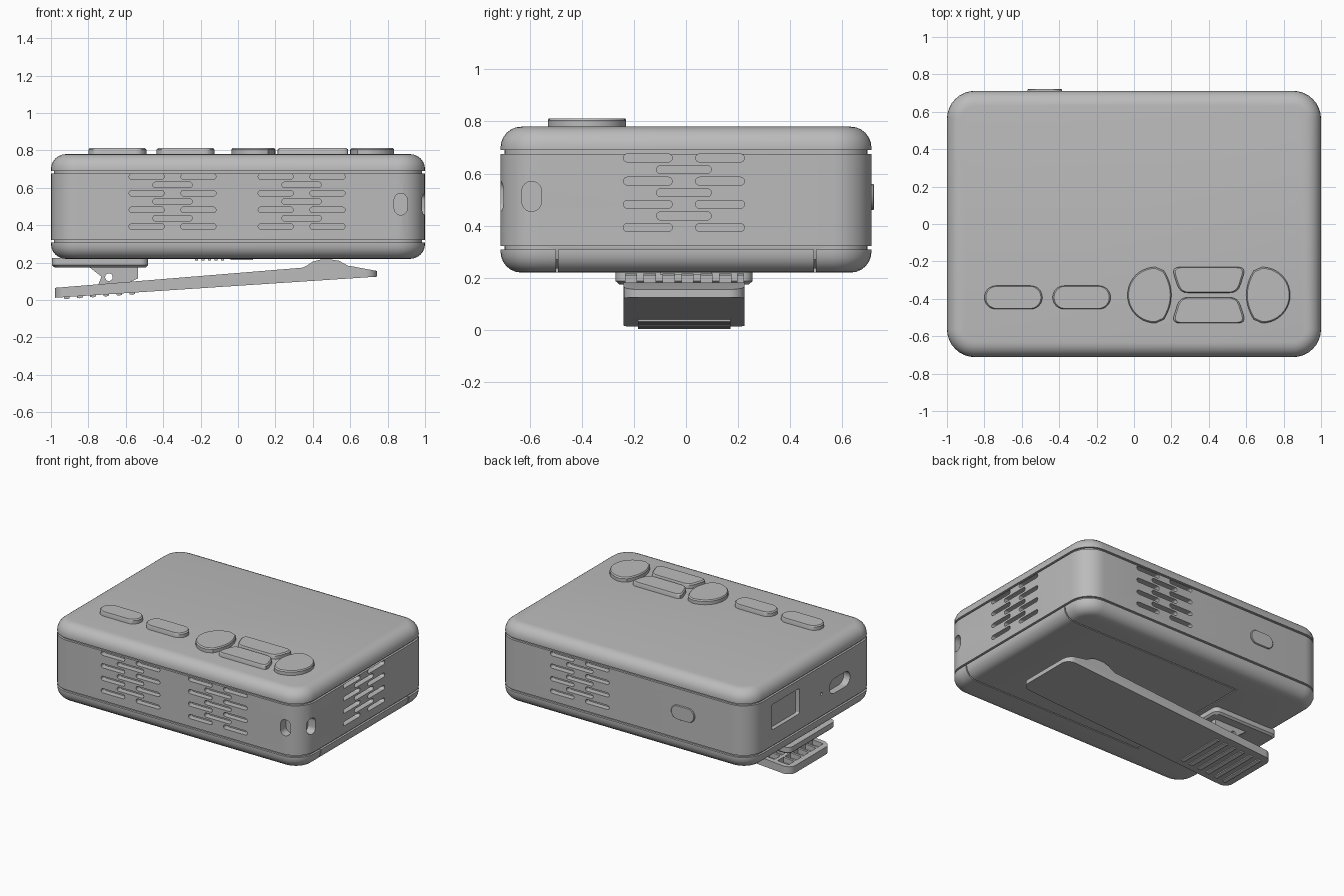
import bpy, bmesh, math
from mathutils import Vector

cube = bpy.data.objects.get("Cube")
if cube:
    bpy.data.objects.remove(cube, do_unlink=True)

grey = bpy.data.materials.new("plain_grey")
grey.use_nodes = True
GREY = (0.5, 0.5, 0.5, 1)
grey.diffuse_color = GREY
grey.node_tree.nodes["Principled BSDF"].inputs["Base Color"].default_value = GREY

# axis along which a flat outline is extruded
FRAMES = {
    "x": lambda u, v, h: Vector((h, u, v)),
    "y": lambda u, v, h: Vector((u, h, v)),
    "z": lambda u, v, h: Vector((u, v, h)),
}


def rrect(u0, u1, v0, v1, r, n=8):
    """Rounded rectangle outline."""
    pts = []
    corners = [(u1 - r, v1 - r), (u0 + r, v1 - r), (u0 + r, v0 + r), (u1 - r, v0 + r)]
    for q, (cu, cv) in enumerate(corners):
        for i in range(n + 1):
            a = math.pi / 2 * (q + i / n)
            p = (cu + r * math.cos(a), cv + r * math.sin(a))
            if not pts or math.dist(p, pts[-1]) > 1e-5:
                pts.append(p)
    if math.dist(pts[0], pts[-1]) < 1e-5:
        pts.pop()
    return pts


def box(u0, u1, v0, v1):
    return [(u0, v0), (u1, v0), (u1, v1), (u0, v1)]


def pill(u0, u1, v0, v1):
    return rrect(u0, u1, v0, v1, min(u1 - u0, v1 - v0) / 2 - 0.0005)


def rounded(pts, r, n=4):
    """Round the corners of a polygon with small curves."""
    out = []
    for i, p in enumerate(pts):
        p = Vector(p)
        a = (Vector(pts[i - 1]) - p).normalized() * r + p
        b = (Vector(pts[(i + 1) % len(pts)]) - p).normalized() * r + p
        for k in range(n + 1):
            t = k / n
            out.append(tuple(a * (1 - t) ** 2 + p * 2 * t * (1 - t) + b * t * t))
    return out


def loft(bm, rings):
    loops = [[bm.verts.new(p) for p in ring] for ring in rings]
    n = len(loops[0])
    for a, b in zip(loops, loops[1:]):
        for i in range(n):
            bm.faces.new((a[i], a[(i + 1) % n], b[(i + 1) % n], b[i]))
    bm.faces.new(loops[0][::-1])
    bm.faces.new(loops[-1])


def prism(bm, pts, h0, h1, axis="z", edge=0.0):
    """Extrude an outline; edge softens the h1 end."""
    f = FRAMES[axis]
    rings = [[f(u, v, h0) for u, v in pts]]
    if edge:
        cu = sum(p[0] for p in pts) / len(pts)
        cv = sum(p[1] for p in pts) / len(pts)
        s = math.copysign(edge, h1 - h0)
        rings.append([f(u, v, h1 - s) for u, v in pts])
        pts = [(u + (cu - u) * 0.05, v + (cv - v) * 0.05) for u, v in pts]
    rings.append([f(u, v, h1) for u, v in pts])
    loft(bm, rings)


def finish(name, bm):
    bmesh.ops.recalc_face_normals(bm, faces=bm.faces[:])
    me = bpy.data.meshes.new(name)
    bm.to_mesh(me)
    bm.free()
    me.materials.append(grey)
    ob = bpy.data.objects.new(name, me)
    bpy.context.collection.objects.link(ob)
    return ob


def solid(name, parts):
    bm = bmesh.new()
    for part in parts:
        prism(bm, *part)
    return finish(name, bm)


def activate(ob):
    bpy.ops.object.select_all(action="DESELECT")
    ob.select_set(True)
    bpy.context.view_layer.objects.active = ob


def smooth(ob):
    activate(ob)
    bpy.ops.object.shade_smooth_by_angle(angle=math.radians(32))


def boolean(ob, cutter, op="DIFFERENCE"):
    m = ob.modifiers.new("cut", "BOOLEAN")
    m.operation, m.object, m.solver = op, cutter, "EXACT"
    activate(ob)
    bpy.ops.object.modifier_apply(modifier=m.name)
    bpy.data.objects.remove(cutter, do_unlink=True)


# --- case: rounded box with two seam grooves
W, D, R, F = 1.0, 0.712, 0.15, 0.08
Z0, Z1 = 0.22, 0.78
arc = [(F * (1 - math.cos(i * math.pi / 12)), F * (1 - math.sin(i * math.pi / 12))) for i in range(7)]
levels = [(Z0 + b, a) for a, b in arc[::-1]]
for zc in (0.315, 0.683):
    levels += [(zc - 0.007, 0), (zc - 0.007, 0.015), (zc + 0.007, 0.015), (zc + 0.007, 0)]
levels += [(Z1 - b, a) for a, b in arc]
bm = bmesh.new()
loft(bm, [[Vector((u, v, z)) for u, v in rrect(-W + i, W - i, -D + i, D - i, R - i)] for z, i in levels])
case = finish("case", bm)


# --- vents, ports and strap holes cut into the case
def vent(c, h0, h1, axis):
    parts = []
    for row in range(7):
        z = 0.66 - row * 0.0445
        spans = [(-0.105, 0.105)] if row % 2 else [(-0.232, -0.045), (0.045, 0.232)]
        parts += [(pill(c + a, c + b, z - 0.015, z + 0.015), h0, h1, axis) for a, b in spans]
    return parts


cuts = vent(-0.35, -0.8, -D + 0.04, "y") + vent(0.34, -0.8, -D + 0.04, "y")
cuts += vent(0.34, D - 0.04, 0.8, "y") + vent(-0.008, W - 0.04, 1.1, "x")
cuts += [
    (pill(0.835, 0.905, 0.455, 0.57), -0.8, -0.65, "y"),
    (pill(-0.63, -0.555, 0.455, 0.57), 0.94, 1.1, "x"),
    (rrect(0.15, 0.46, 0.435, 0.615, 0.01), -1.1, -0.97, "x"),
    (pill(-0.42, -0.19, 0.43, 0.535), -1.1, -0.95, "x"),
    (pill(-0.11, -0.09, 0.47, 0.49), -1.1, -0.97, "x"),
]
# battery door seam
door = [(-0.45, 0.15), (1.1, 0.15), (1.1, 0.312), (0.985, 0.312), (0.97, 0.27), (0.91, 0.235), (-0.45, 0.235)]
cuts += [(door, s * 0.495 - 0.004, s * 0.495 + 0.004, "y") for s in (-1, 1)]
cuts.append((box(-0.45, -0.442, -0.488, 0.488), 0.15, 0.235))
boolean(case, solid("case_cutter", cuts))
smooth(case)

# --- top buttons
for name, x in (("left_pill_button", -0.80), ("right_pill_button", -0.435)):
    smooth(solid(name, [(pill(x, x + 0.31, -0.455, -0.33), 0.77, 0.812, "z", 0.008)]))

half = [(0.115 + 0.15 * math.cos(a), -0.38 + 0.15 * math.sin(a))
        for a in (math.pi / 2 + math.pi * i / 20 for i in range(21))]
bow = [(0.2 - 0.04 * t * t, -0.38 + 0.13 * t) for t in (i / 5 for i in range(-5, 6))]
petal = half + bow
mirrored = [(0.8 - u, v) for u, v in petal]
smooth(solid("previous_button", [(petal, 0.77, 0.812, "z", 0.008)]))
smooth(solid("next_button", [(mirrored, 0.77, 0.812, "z", 0.008)]))
for name, s in (("upper_button", 1), ("lower_button", -1)):
    trap = [(u, -0.38 + s * v) for u, v in [(0.2, 0.15), (0.6, 0.15), (0.555, 0.012), (0.245, 0.012)]]
    smooth(solid(name, [(rounded(trap, 0.045), 0.77, 0.812, "z", 0.008)]))

# --- oval button on the back, with an inner plate in the port
smooth(solid("back_button", [(pill(-0.57, -0.385, 0.46, 0.56), D - 0.01, 0.722, "y", 0.004)]))

# --- small grip ridges on the battery door
ridges = [(box(-0.23 + i * 0.035, -0.215 + i * 0.035, -0.1, 0.1), 0.212, 0.23) for i in range(5)]
ridges.append((box(-0.04, 0.08, -0.1, 0.1), 0.213, 0.23))
solid("door_ridges", ridges)

# --- clip base and pivot ears
base = solid("clip_base", [(rrect(-0.995, -0.48, -0.27, 0.255, 0.04), 0.225, 0.175, "z", 0.012)])
smooth(base)
ear = [(-0.80, 0.18), (-0.535, 0.18), (-0.535, 0.115), (-0.63, 0.075), (-0.75, 0.075), (-0.73, 0.125)]
ears = solid("pivot_ears", [(ear, y - 0.02, y + 0.02, "y") for y in (-0.17, 0.16)])
boolean(ears, solid("pin_cutter", [(pill(-0.71, -0.67, 0.102, 0.142), -0.4, 0.4, "y")]))
smooth(ears)

# --- clip lever
SLOPE = 0.067


def under(x):
    return 0.01 + (x + 0.98) * SLOPE


side = [(-0.98, 0.012), (0.745, 0.125), (0.745, 0.155), (0.6, 0.182), (0.37, 0.175), (-0.98, 0.065)]
lever = solid("clip_lever", [(side, -0.24, 0.225, "y")])
boolean(lever, solid("lever_outline", [(rrect(-0.979, 0.744, -0.239, 0.224, 0.06), -0.1, 0.4)]), "INTERSECT")
pockets = []
for x in (-0.94, -0.83):
    for k in range(5):
        y = -0.205 + k * 0.082
        pockets.append((box(x, x + 0.085, y, y + 0.065), under(x) + 0.025, 0.3))
boolean(lever, solid("pocket_cutter", pockets))
smooth(lever)

# raised ribs that press against the case
bump = [(0.33, 0.165), (0.62, 0.165), (0.585, 0.185), (0.54, 0.21), (0.5, 0.216),
        (0.44, 0.216), (0.4, 0.205), (0.37, 0.185)]
solid("pressure_ribs", [(bump, -0.235 + k * 0.0725, -0.188 + k * 0.0725, "y") for k in range(7) if k < 6]
      + [(bump, 0.195, 0.222, "y")])

# finger grip ribs under the lever
grips = []
for k in range(6):
    x = -0.93 + k * 0.07
    z = under(x)
    grips.append(([(x, z + 0.02), (x, z - 0.006), (x + 0.015, z - 0.009),
                   (x + 0.03, z - 0.004), (x + 0.03, z + 0.02)], -0.185, 0.17, "y"))
solid("finger_grips", grips)
